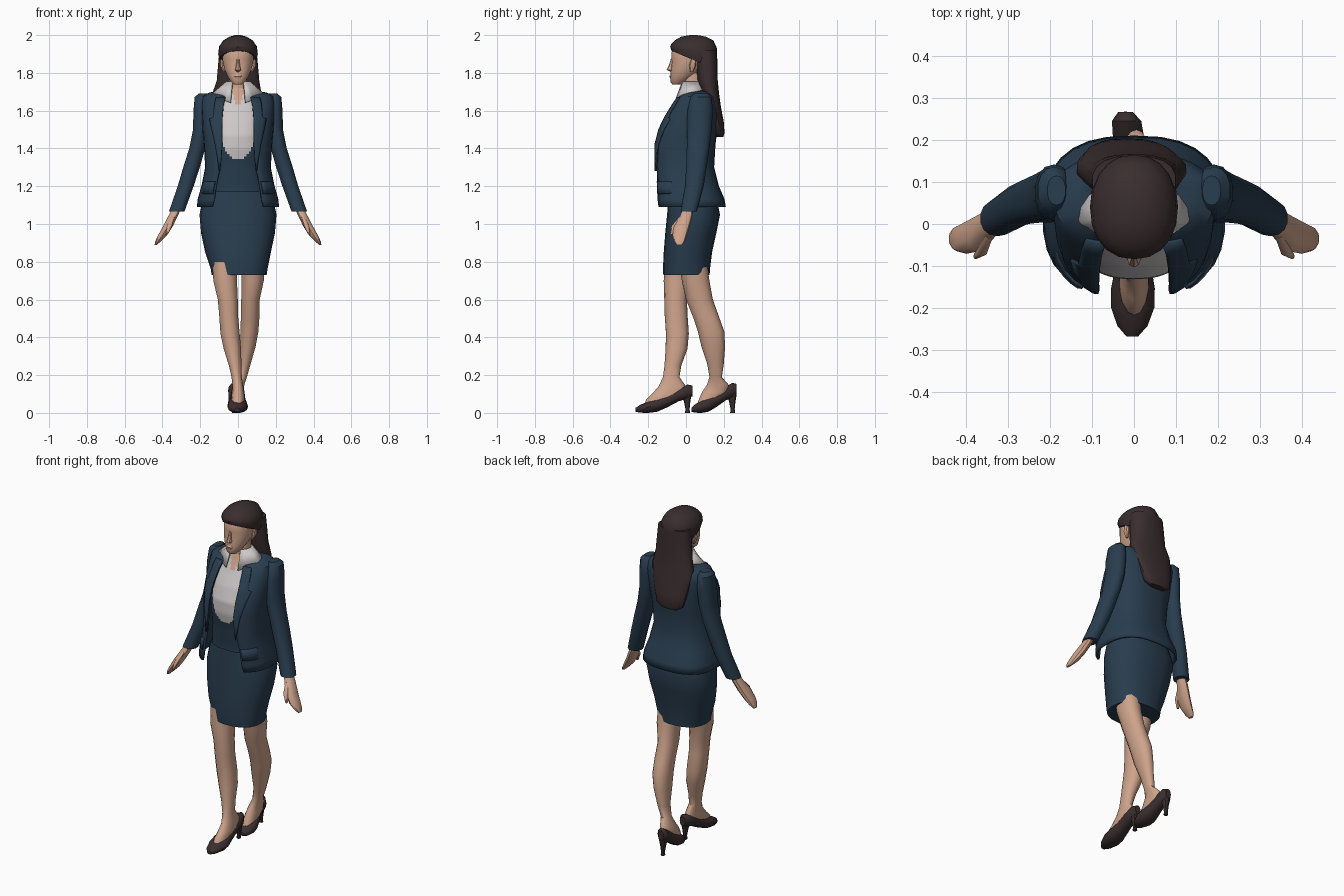
import bpy, bmesh, math
from mathutils import Vector


def material(name, rgb):
    m = bpy.data.materials.new(name)
    m.diffuse_color = (*rgb, 1)
    return m


NAVY = material("navy cloth", (0.022, 0.047, 0.078))
SKIN = material("skin", (0.62, 0.37, 0.26))
DARK = material("dark brown", (0.043, 0.027, 0.028))
WHITE = material("white cotton", (0.62, 0.58, 0.58))


def power(v, n):
    return math.copysign(abs(v) ** (2 / n), v)


def lerp_rows(rows, z):
    """Interpolate a table of rows by its first column."""
    rows = sorted(rows)
    z = min(max(z, rows[0][0]), rows[-1][0])
    for a, b in zip(rows, rows[1:]):
        if z <= b[0]:
            t = (z - a[0]) / (b[0] - a[0])
            return [p + (q - p) * t for p, q in zip(a, b)]


def skin_rows(name, rows, mats, closed=True, rule=None, thick=0, angle=40):
    """Bridge rows of points into a surface."""
    bm = bmesh.new()
    vs = [[bm.verts.new(p) for p in r] for r in rows]
    n = len(vs[0])
    for a, b in zip(vs, vs[1:]):
        for i in range(n if closed else n - 1):
            j = (i + 1) % n
            bm.faces.new((a[i], a[j], b[j], b[i]))
    if closed:
        bm.faces.new(vs[0])
        bm.faces.new(vs[-1])
    bmesh.ops.recalc_face_normals(bm, faces=bm.faces)
    if rule:
        for f in bm.faces:
            f.material_index = rule(f.calc_center_median())
    me = bpy.data.meshes.new(name)
    bm.to_mesh(me)
    bm.free()
    ob = bpy.data.objects.new(name, me)
    bpy.context.collection.objects.link(ob)
    for m in mats:
        me.materials.append(m)
    if thick:
        mod = ob.modifiers.new("thickness", 'SOLIDIFY')
        mod.thickness = thick
        mod.offset = 0
    bpy.ops.object.select_all(action='DESELECT')
    ob.select_set(True)
    bpy.context.view_layer.objects.active = ob
    bpy.ops.object.shade_smooth_by_angle(angle=math.radians(angle))
    return ob


def ring(z, cx, cy, rx, ry, tilt=0, segs=14, n=2.2, start=0.0):
    """Rounded section; a start angle above 0 leaves it open at the front."""
    pts = []
    count = segs + 1 if start else segs
    for i in range(count):
        a = start + (2 * math.pi - 2 * start) * i / segs
        x, y = rx * power(math.sin(a), n), -ry * power(math.cos(a), n)
        pts.append(Vector((cx + x, cy + y, z + tilt * y)))
    return pts


def loft(name, rings, mat, segs=14, n=2.2, place=None, **kw):
    rows = [ring(*r, segs=segs, n=n) for r in rings]
    if place:
        rows = [[place(p) for p in r] for r in rows]
    return skin_rows(name, rows, mat if isinstance(mat, list) else [mat], **kw)


def fb(z, rx, yf, yb, cx=0, tilt=0):
    """Ring from front and back limits."""
    return (z, cx, (yf + yb) / 2, rx, (yb - yf) / 2, tilt)


# Skirt
loft("skirt", [fb(1.22, .15, -.085, .13), fb(1.12, .188, -.095, .165), fb(1.05, .204, -.1, .18),
               fb(.95, .195, -.11, .16), fb(.85, .174, -.118, .138), fb(.76, .15, -.122, .127, .006),
               fb(.73, .146, -.12, .125, .006)], NAVY, segs=20, n=2.4)

# Blouse, vest and open neckline, coloured by area
body = [(1.17, .15, -.105, .12), (1.2, .148, -.105, .12), (1.3, .138, -.115, .11),
        (1.4, .14, -.132, .11), (1.47, .14, -.13, .12), (1.55, .14, -.1, .13),
        (1.62, .13, -.06, .13), (1.68, .09, -.03, .11), (1.72, .055, -.015, .09)]


def body_colour(c):
    if abs(c.x) < (c.z - 1.615) * .4 and c.y < .02:
        return 2
    return 1 if c.z > 1.345 + .11 * (abs(c.x) / .09) ** 3 or c.z > 1.6 else 0


zs = [1.17 + .55 * i / 44 for i in range(45)]
loft("blouse_and_vest", [fb(*lerp_rows(body, z)) for z in zs], [NAVY, WHITE, SKIN],
     segs=72, n=2.4, rule=body_colour)

# Jacket: z, half width, front, back, half opening
jacket = [(1.09, .212, -.165, .205, .135), (1.13, .208, -.166, .198, .125), (1.2, .188, -.166, .168, .115),
          (1.3, .168, -.165, .143, .095), (1.42, .175, -.162, .15, .088), (1.5, .182, -.14, .16, .088),
          (1.57, .186, -.105, .165, .086), (1.63, .19, -.065, .163, .08), (1.672, .185, -.035, .15, .07),
          (1.69, .15, -.01, .135, .065), (1.702, .085, .01, .115, .05)]
N = 2.6
rows = []
for z, rx, yf, yb, op in jacket:
    start = math.asin((op / rx) ** (N / 2))
    rows.append(ring(z, 0, (yf + yb) / 2, rx, (yb - yf) / 2, segs=24, n=N, start=start))
skin_rows("jacket", rows, [NAVY], closed=False, thick=.012)


def jacket_strip(name, side, z_list, width, inset):
    """Thin plate that follows the jacket front."""
    out = []
    for z in z_list:
        _, rx, yf, yb, op = lerp_rows(jacket, z)
        row = []
        for k in range(5):
            x = min(op + inset + width(z) * k / 4, rx * .995)
            y = (yf + yb) / 2 - (yb - yf) / 2 * (1 - (x / rx) ** N) ** (1 / N)
            row.append((side * x, y - .011, z))
        out.append(row)
    skin_rows(name, out, [NAVY], closed=False, thick=.008)


def lapel_width(z):
    return .004 + (.062 * (z - 1.28) / .27 if z < 1.56 else .045)


for side, tag in ((-1, "right"), (1, "left")):
    jacket_strip(tag + "_lapel", side, [1.28, 1.35, 1.42, 1.5, 1.555, 1.565, 1.63, 1.67], lapel_width, -.004)
    jacket_strip(tag + "_pocket_flap", side, [1.16, 1.19, 1.225], lambda z: .068, .012)

    # Sleeve
    arm = [(1.692, .185, .08, .022, .035), (1.672, .19, .08, .04, .056), (1.6, .191, .075, .046, .067),
           (1.5, .196, .07, .043, .066), (1.4, .216, .064, .043, .06), (1.3, .246, .055, .045, .054),
           (1.2, .277, .044, .043, .05), (1.065, .325, .014, .042, .043)]
    loft(tag + "_sleeve", [(z, side * x, y, a, b) for z, x, y, a, b in arm], NAVY)
    # Hand and thumb
    hand = [(1.09, .32, .012, .024, .027), (1.04, .345, .0, .026, .033), (.99, .37, -.022, .027, .043),
            (.94, .4, -.033, .024, .038), (.91, .422, -.035, .016, .03), (.89, .435, -.035, .007, .016)]
    loft(tag + "_hand", [(z, side * x, y, a, b) for z, x, y, a, b in hand], SKIN, segs=10)
    thumb = [(1.04, .345, -.02, .012, .014), (.99, .362, -.062, .014, .015), (.945, .377, -.077, .006, .007)]
    loft(tag + "_thumb", [(z, side * x, y, a, b) for z, x, y, a, b in thumb], SKIN, segs=8)
    # Ear
    loft(tag + "_ear", [(1.805, side * .074, .03, .006, .008), (1.84, side * .084, .035, .012, .018),
                        (1.87, side * .086, .04, .008, .014)], SKIN, segs=8)

# Shirt collar, folded outward with pointed tips
top = ring(1.752, 0, .028, .06, .052, segs=16, n=2, start=.5)
low = ring(1.692, 0, .025, .132, .088, segs=16, n=2, start=.3)
for i in (0, 1, 2):
    for p in (low[i], low[-1 - i]):
        p.z -= (.05, .035, .015)[i]
        p.y += (.0, .008, .01)[i]
skin_rows("shirt_collar", [top, low], [WHITE], closed=False, thick=.008)

# Neck, head and nose
loft("neck", [fb(1.64, .055, -.03, .09), fb(1.7, .05, -.015, .085), fb(1.8, .048, -.015, .09)], SKIN)
loft("head", [fb(1.738, .022, -.072, -.03), fb(1.752, .038, -.082, .0), fb(1.785, .057, -.083, .05),
              fb(1.82, .073, -.08, .09), fb(1.855, .081, -.076, .11), fb(1.875, .083, -.077, .12),
              fb(1.91, .084, -.077, .13), fb(1.95, .075, -.055, .12)], SKIN, segs=18)
loft("nose", [(1.806, 0, -.077, .008, .006), (1.816, 0, -.083, .016, .02), (1.84, 0, -.078, .01, .013),
              (1.875, 0, -.073, .007, .007)], SKIN, segs=8)
loft("lips", [(1.77, 0, -.08, .012, .004), (1.782, 0, -.081, .02, .007), (1.793, 0, -.079, .013, .004)],
     SKIN, segs=8)

# Hair: crown and long fall down the back
loft("hair_crown", [fb(1.868, .097, -.076, .155, 0, -.42), fb(1.9, .105, -.084, .165, 0, -.3),
                    fb(1.94, .1, -.078, .165, 0, -.1), fb(1.972, .078, -.06, .145),
                    fb(1.992, .045, -.025, .105), fb(2.0, .015, .02, .06)], DARK, segs=20)
loft("hair_fall", [fb(1.92, .1, .045, .163), fb(1.85, .106, .05, .167), fb(1.76, .114, .06, .168),
                   fb(1.69, .132, .085, .175, -.006), fb(1.62, .122, .11, .185, -.01),
                   fb(1.54, .102, .13, .2, -.014), fb(1.48, .085, .145, .204, -.016),
                   fb(1.46, .055, .16, .197, -.016)], DARK, segs=18, n=2.4)

# Legs with insteps: z, half width, front, back, centre x
right_leg = [fb(.8, .066, -.11, .04, -.07), fb(.7, .064, -.118, .022, -.068), fb(.6, .054, -.115, .005, -.054),
             fb(.52, .051, -.113, .008, -.05), fb(.42, .052, -.106, .015, -.042), fb(.34, .047, -.108, .008, -.03),
             fb(.25, .034, -.114, -.025, -.015), fb(.19, .028, -.122, -.035, -.007), fb(.14, .029, -.145, .0, 0),
             fb(.1, .034, -.18, .005, 0), fb(.068, .036, -.212, -.05, 0), fb(.045, .03, -.22, -.1, 0)]
left_leg = [fb(.8, .064, -.04, .11, .076), fb(.7, .06, -.022, .124, .078), fb(.6, .05, .0, .142, .066),
            fb(.5, .05, .04, .178, .064), fb(.43, .049, .063, .203, .06), fb(.35, .042, .082, .207, .052),
            fb(.26, .03, .112, .2, .038), fb(.19, .026, .124, .19, .022), fb(.15, .028, .112, .225, .006),
            fb(.11, .032, .085, .225, 0), fb(.075, .034, .07, .18, 0), fb(.05, .03, .06, .14, 0)]
loft("right_leg", right_leg, SKIN)
loft("left_leg", left_leg, SKIN)

# Pumps: distance from toe, half width, sole height, top height
shoe = [(0, .014, .006, .026), (.025, .036, .001, .042), (.07, .052, 0, .062), (.115, .052, .006, .078),
        (.17, .042, .03, .098), (.23, .037, .062, .13), (.275, .035, .075, .15), (.302, .018, .088, .145)]
for tag, y0, length, x_toe, x_heel, lift in (("right", -.268, 1, -.004, .0, 1), ("left", .028, .79, .008, -.02, 1.06)):
    def place(p):
        t = p.z / .3
        return Vector((p.x + x_toe + (x_heel - x_toe) * t, y0 + p.z * length, p.y * lift))
    loft(tag + "_shoe", [(t, 0, (a + b) / 2, w, (b - a) / 2) for t, w, a, b in shoe], DARK,
         segs=12, place=place)
    hy = y0 + .272 * length
    loft(tag + "_heel", [(.1, x_heel, hy, .026, .026), (.06, x_heel, hy + .002, .016, .017),
                         (.02, x_heel, hy + .004, .01, .011), (0, x_heel, hy + .004, .012, .013)], DARK, segs=8)
